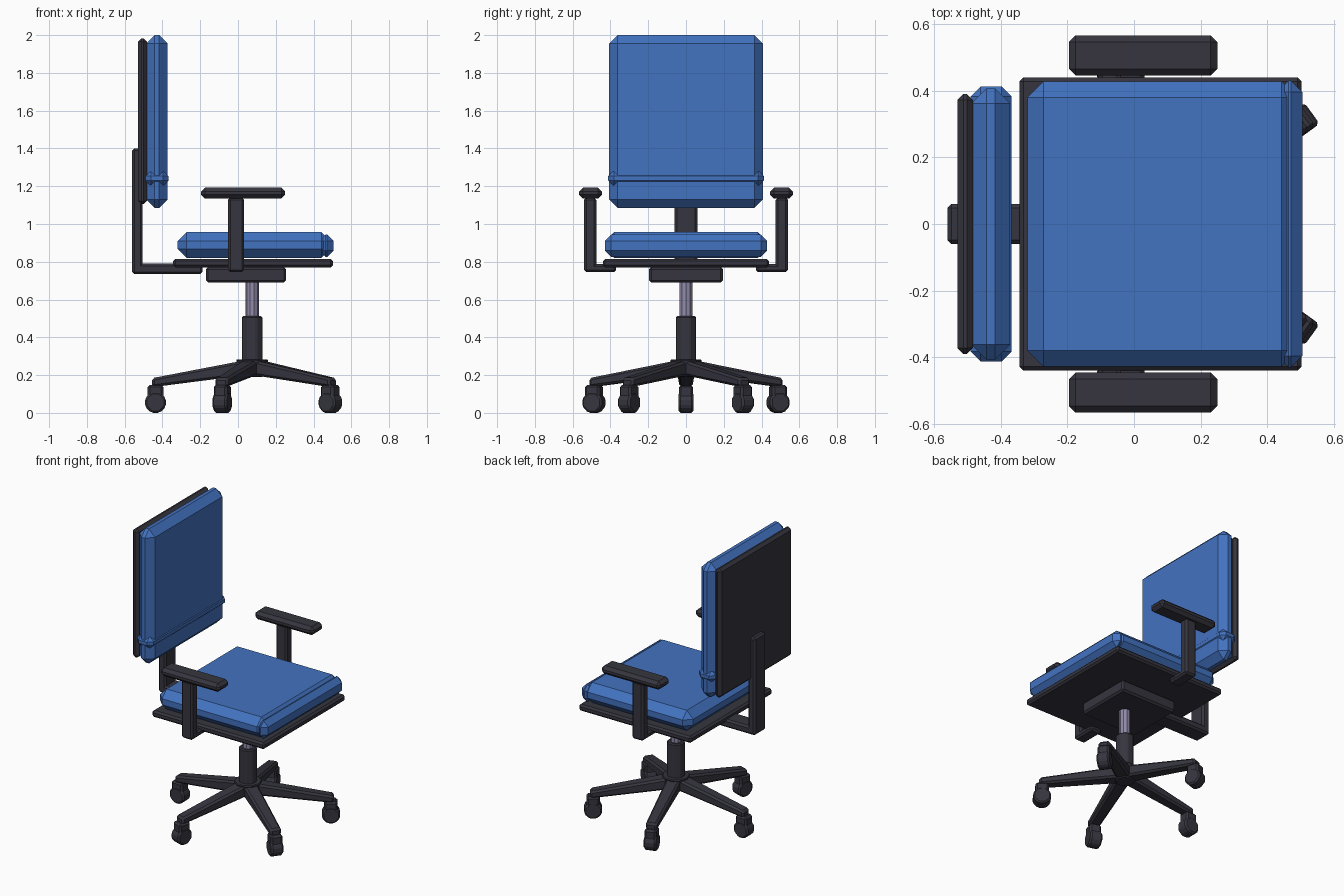
import bpy, bmesh, math
from mathutils import Matrix, Vector

cube = bpy.data.objects.get("Cube")
if cube:
    bpy.data.objects.remove(cube, do_unlink=True)


def material(name, color):
    m = bpy.data.materials.new(name)
    m.use_nodes = True
    m.diffuse_color = (*color, 1)
    bsdf = next(n for n in m.node_tree.nodes if n.type == 'BSDF_PRINCIPLED')
    bsdf.inputs["Base Color"].default_value = (*color, 1)
    return m


BLUE = material("blue_fabric", (0.055, 0.17, 0.53))
DARK = material("dark_plastic", (0.037, 0.036, 0.050))
STEEL = material("brushed_steel", (0.29, 0.26, 0.40))


def finish(bm, name, mat, bevel=0.0):
    """Chamfer every edge, then turn the bmesh into an object."""
    bmesh.ops.recalc_face_normals(bm, faces=bm.faces)
    if bevel:
        bmesh.ops.bevel(bm, geom=bm.edges[:], offset=bevel, segments=1,
                        affect='EDGES', clamp_overlap=True)
    mesh = bpy.data.meshes.new(name)
    bm.to_mesh(mesh)
    bm.free()
    mesh.materials.append(mat)
    ob = bpy.data.objects.new(name, mesh)
    bpy.context.collection.objects.link(ob)
    return ob


def box(name, mat, x, y, z, bevel):
    """Chamfered box from (min, max) ranges."""
    bm = bmesh.new()
    bmesh.ops.create_cube(bm, size=1)
    for v in bm.verts:
        v.co = Vector(r[0] if c < 0 else r[1] for c, r in zip(v.co, (x, y, z)))
    return finish(bm, name, mat, bevel)


def cylinder(name, mat, r1, r2, z, sides, bevel=0.0):
    """Upright cylinder or cone on the column axis."""
    bm = bmesh.new()
    bmesh.ops.create_cone(bm, cap_ends=True, segments=sides, radius1=r1, radius2=r2,
                          depth=z[1] - z[0])
    spin = Matrix.Rotation(math.pi / sides, 4, 'Z')
    bm.transform(Matrix.Translation((AXIS, 0, sum(z) / 2)) @ spin)
    return finish(bm, name, mat, bevel)


AXIS = 0.075  # x of the column

# Seat
box("seat_cushion", BLUE, (-0.32, 0.49), (-0.428, 0.428), (0.82, 0.957), 0.048)
box("seat_front_lip", BLUE, (0.43, 0.505), (-0.43, 0.43), (0.825, 0.945), 0.034)
box("seat_plate", DARK, (-0.343, 0.503), (-0.44, 0.44), (0.77, 0.815), 0.012)
box("tilt_mechanism", DARK, (-0.17, 0.255), (-0.195, 0.195), (0.69, 0.772), 0.012)

# Backrest
box("back_cushion", BLUE, (-0.487, -0.372), (-0.407, 0.407), (1.085, 2.0), 0.045)
box("lumbar_band", BLUE, (-0.49, -0.367), (-0.412, 0.412), (1.2, 1.283), 0.03)
box("back_shell", DARK, (-0.53, -0.483), (-0.39, 0.39), (1.105, 1.983), 0.018)
box("back_upright", DARK, (-0.56, -0.505), (-0.06, 0.06), (0.735, 1.4), 0.012)
box("back_bracket", DARK, (-0.56, -0.187), (-0.06, 0.06), (0.735, 0.79), 0.012)

# Armrests
for side, s in (("left", 1), ("right", -1)):
    def span(a, b):
        return tuple(sorted((a * s, b * s)))
    box(side + "_arm_pad", DARK, (-0.195, 0.25), span(0.445, 0.566), (1.135, 1.192), 0.02)
    box(side + "_arm_post", DARK, (-0.052, 0.032), span(0.475, 0.54), (0.745, 1.14), 0.012)
    box(side + "_arm_bracket", DARK, (-0.052, 0.032), span(0.37, 0.54), (0.745, 0.787), 0.012)

# Column and hub
cylinder("gas_lift", STEEL, 0.035, 0.035, (0.48, 0.7), 10)
cylinder("column_sleeve", DARK, 0.058, 0.058, (0.25, 0.513), 8, 0.007)
cylinder("base_hub", DARK, 0.06, 0.088, (0.19, 0.283), 10, 0.006)


# Five legs, each with a caster
def leg(name, place):
    bm = bmesh.new()
    bmesh.ops.create_cube(bm, size=1)
    for v in bm.verts:
        outer, upper = v.co.x > 0, v.co.z > 0
        half = 0.036 if outer else 0.046
        top, low = (0.184, 0.136) if outer else (0.28, 0.2)
        v.co = (0.53 if outer else 0.03, math.copysign(half, v.co.y),
                top if upper else low)
    bm.transform(place)
    finish(bm, name, DARK, 0.012)


def caster(number, place):
    bm = bmesh.new()
    bmesh.ops.create_cone(bm, cap_ends=True, segments=8, radius1=0.059, radius2=0.059,
                          depth=0.08)
    turn = Matrix.Rotation(math.pi / 2, 4, 'X') @ Matrix.Rotation(math.pi / 8, 4, 'Z')
    bm.transform(place @ Matrix.Translation((0.512, 0, 0.055)) @ turn)
    finish(bm, f"caster_wheel_{number}", DARK, 0.01)
    fork = box(f"caster_fork_{number}", DARK, (0.47, 0.553), (-0.038, 0.038),
               (0.07, 0.148), 0.012)
    fork.data.transform(place)


for i in range(5):
    place = Matrix.Translation((AXIS, 0, 0)) @ Matrix.Rotation(math.radians(36 + 72 * i), 4, 'Z')
    leg(f"base_leg_{i + 1}", place)
    caster(i + 1, place)
